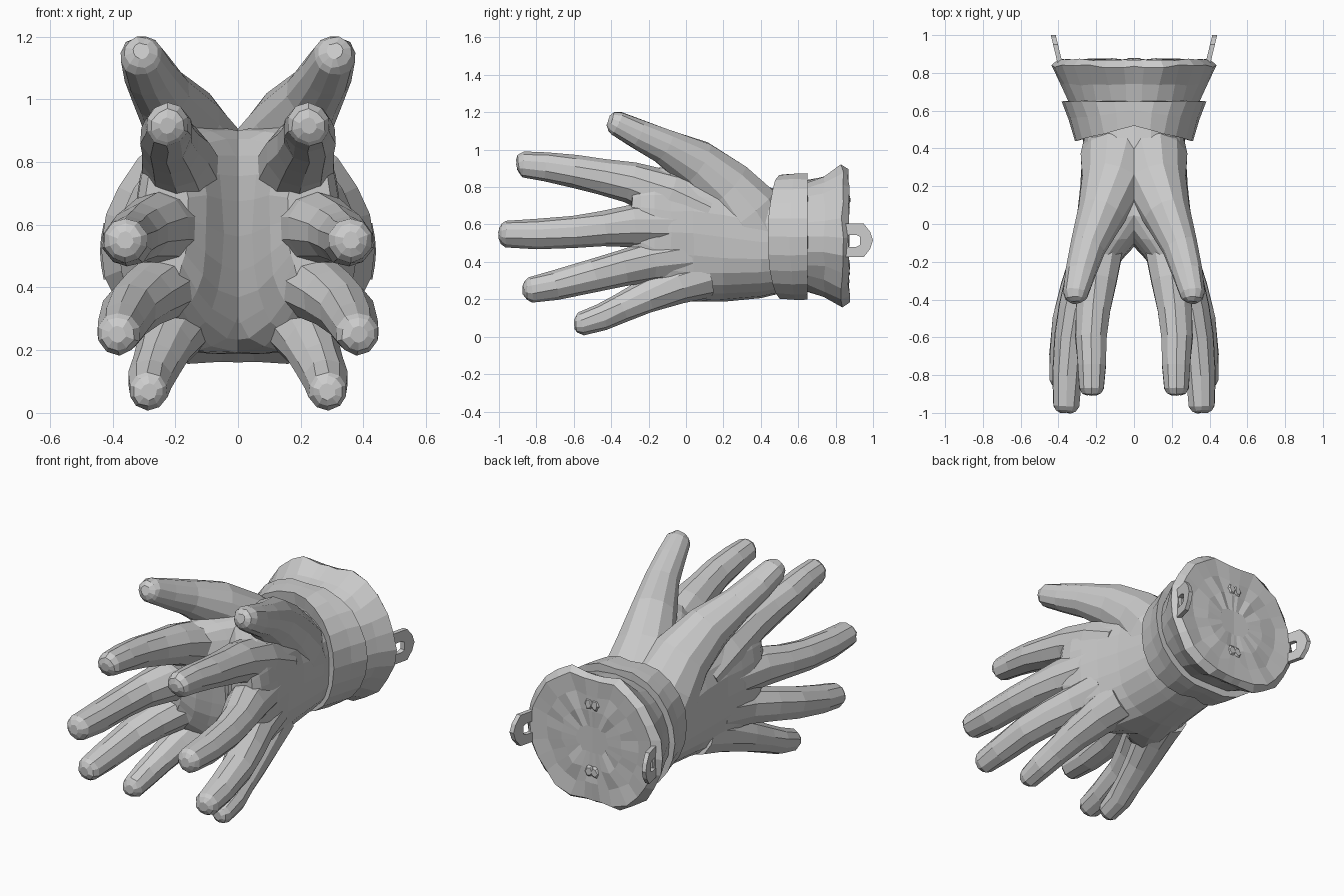
import bpy, bmesh, math, random
from mathutils import Vector

if "Cube" in bpy.data.objects:
    bpy.data.objects.remove(bpy.data.objects["Cube"])

random.seed(4)


def finish(name, bm):
    """Cut at the centre plane, then mirror the half to the other side."""
    bmesh.ops.recalc_face_normals(bm, faces=bm.faces[:])
    bmesh.ops.bisect_plane(bm, geom=bm.verts[:] + bm.edges[:] + bm.faces[:], dist=1e-5,
                           plane_co=(0, 0, 0), plane_no=(1, 0, 0), clear_inner=True)
    me = bpy.data.meshes.new(name)
    bm.to_mesh(me)
    bm.free()
    ob = bpy.data.objects.new(name, me)
    bpy.context.collection.objects.link(ob)
    mirror = ob.modifiers.new("mirror", 'MIRROR')
    mirror.merge_threshold = 0.0005
    return ob


def loft(name, rings, jitter=0.0):
    """Skin a list of point rings and close both ends."""
    bm = bmesh.new()
    rows = []
    for ring in rings:
        rows.append([bm.verts.new(p + Vector([random.uniform(-jitter, jitter) for _ in range(3)]))
                     for p in ring])
    n = len(rows[0])
    for a, b in zip(rows, rows[1:]):
        for i in range(n):
            j = (i + 1) % n
            bm.faces.new((a[i], a[j], b[j], b[i]))
    bm.faces.new(rows[0])
    bm.faces.new(rows[-1])
    return finish(name, bm)


def section(y, cx, cz, rx, rz, n=24, power=2.0, notch=0.0, bend=0.0):
    """Rounded ring facing y, with optional centre notch and forward bend."""
    ring = []
    for i in range(n):
        a = 2 * math.pi * i / n
        c, s = math.cos(a), math.sin(a)
        x = cx + rx * math.copysign(abs(c) ** (2 / power), c)
        dz = rz * math.copysign(abs(s) ** (2 / power), s)
        dz *= 1 - notch * math.exp(-(x / 0.09) ** 2)
        ring.append(Vector((x, y - bend * abs(x) / 0.31, cz + dz)))
    return ring


def finger(name, path, n=10):
    """Tube along points (x, y, z, radius sideways, radius upward), tip first."""
    path = [tuple(p[:4]) + (p[-1],) for p in path]
    a, b = path[0], path[1]
    shoulder = tuple(a[k] + (b[k] - a[k]) * (0.35 if k < 3 else 0.62) for k in range(5))
    path.insert(1, shoulder)
    pts = [Vector(p[:3]) for p in path]
    rings = []
    for i, p in enumerate(path):
        t = (pts[min(i + 1, len(pts) - 1)] - pts[max(i - 1, 0)]).normalized()
        side = (Vector((1, 0, 0)) - t * t.x).normalized()
        up = side.cross(t)
        rx, ru = p[3] * 1.04, p[4] * 1.04
        rings.append([pts[i] + side * rx * math.cos(a) + up * ru * math.sin(a)
                      for a in [2 * math.pi * (k + 0.5) / n for k in range(n)]])
    return loft(name, rings, 0.003)


# Palm and wrist
palm = [(.54, 0, .51, .265, .27), (.40, 0, .51, .275, .30), (.20, .02, .535, .265, .345),
        (.04, .075, .55, .23, .365), (-.08, .14, .555, .18, .355),
        (-.17, .185, .575, .14, .325), (-.24, .21, .60, .11, .28), (-.29, .23, .62, .07, .20)]
loft("palm", [section(*s, power=2.4) for s in palm], 0.004)

# Thumb and fingers, tip to base
finger("thumb", [(.31, -.415, 1.155, .025), (.31, -.37, 1.14, .066), (.285, -.26, 1.085, .079),
                 (.245, -.12, 1.02, .093), (.175, .05, .925, .12, .13), (.115, .2, .80, .16, .16),
                 (.085, .32, .66, .195, .19), (.08, .40, .54, .19, .17)], 12)
finger("index_finger", [(.225, -.905, .915, .026), (.225, -.87, .92, .066), (.225, -.75, .91, .075),
                        (.227, -.6, .885, .083), (.215, -.45, .855, .092), (.2, -.3, .825, .108),
                        (.18, -.1, .755, .13), (.15, .1, .66, .14)])
finger("middle_finger", [(.36, -1.0, .55, .026), (.358, -.965, .55, .068), (.352, -.8, .548, .08),
                         (.338, -.6, .56, .083), (.31, -.45, .575, .09), (.26, -.3, .59, .108),
                         (.2, -.1, .59, .12), (.15, .1, .58, .13)])
finger("ring_finger", [(.385, -.87, .25, .026), (.38, -.83, .252, .066), (.372, -.7, .275, .076),
                       (.345, -.5, .325, .086), (.3, -.35, .365, .094), (.24, -.2, .40, .105),
                       (.18, 0, .43, .12)])
finger("little_finger", [(.285, -.597, .068, .025), (.287, -.56, .07, .06), (.282, -.45, .105, .07),
                         (.262, -.35, .152, .075), (.235, -.22, .212, .088), (.19, -.05, .285, .105),
                         (.15, .1, .33, .12)])

# Wrist band, its front edge swept forward at the sides
band = [(.53, .25, .27, .08), (.52, .312, .348, .08), (.60, .345, .355, .04),
        (.65, .385, .352, 0), (.65, .32, .28, 0)]
loft("wrist_band", [section(y, 0, .535, rx, rz, power=2.1, notch=.05, bend=b)
                    for y, rx, rz, b in band], 0.003)

# Flared cuff with an uneven closed end
cuff = [(.60, .33, .30), (.65, .35, .32), (.74, .385, .35), (.835, .432, .412), (.87, .395, .385),
        (.866, .30, .285), (.872, .20, .19), (.864, .10, .09)]
loft("flared_cuff", [section(y, 0, .535, rx, rz, n=26, notch=.12 if y > .7 else .06)
                     for y, rx, rz in cuff], 0.008)

# Pull tab: flat loop leaning outward
outer = [(.84, .605), (.95, .605), (.985, .56), (1.0, .515), (.985, .47), (.95, .425), (.84, .425)]
inner = [(.868, .545), (.91, .545), (.93, .535), (.93, .515), (.93, .49), (.91, .48), (.868, .48)]
bm = bmesh.new()


def tab_ring(points, offset):
    return [bm.verts.new((.376 + .24 * (y - .84) + offset, y, z)) for y, z in points]


loops = [tab_ring(outer, 0), tab_ring(outer, .026), tab_ring(inner, .026), tab_ring(inner, 0)]
for k in range(4):
    a, b = loops[k], loops[(k + 1) % 4]
    for i in range(len(outer)):
        j = (i + 1) % len(outer)
        bm.faces.new((a[i], a[j], b[j], b[i]))
finish("pull_tab", bm)

# Small inner nubs showing through the cuff end
for name, z in (("upper_nub", .74), ("lower_nub", .35)):
    loft(name, [section(y, .02, z, r, r * 1.2, n=6) for y, r in ((.85, .045), (.876, .02))], 0.004)
